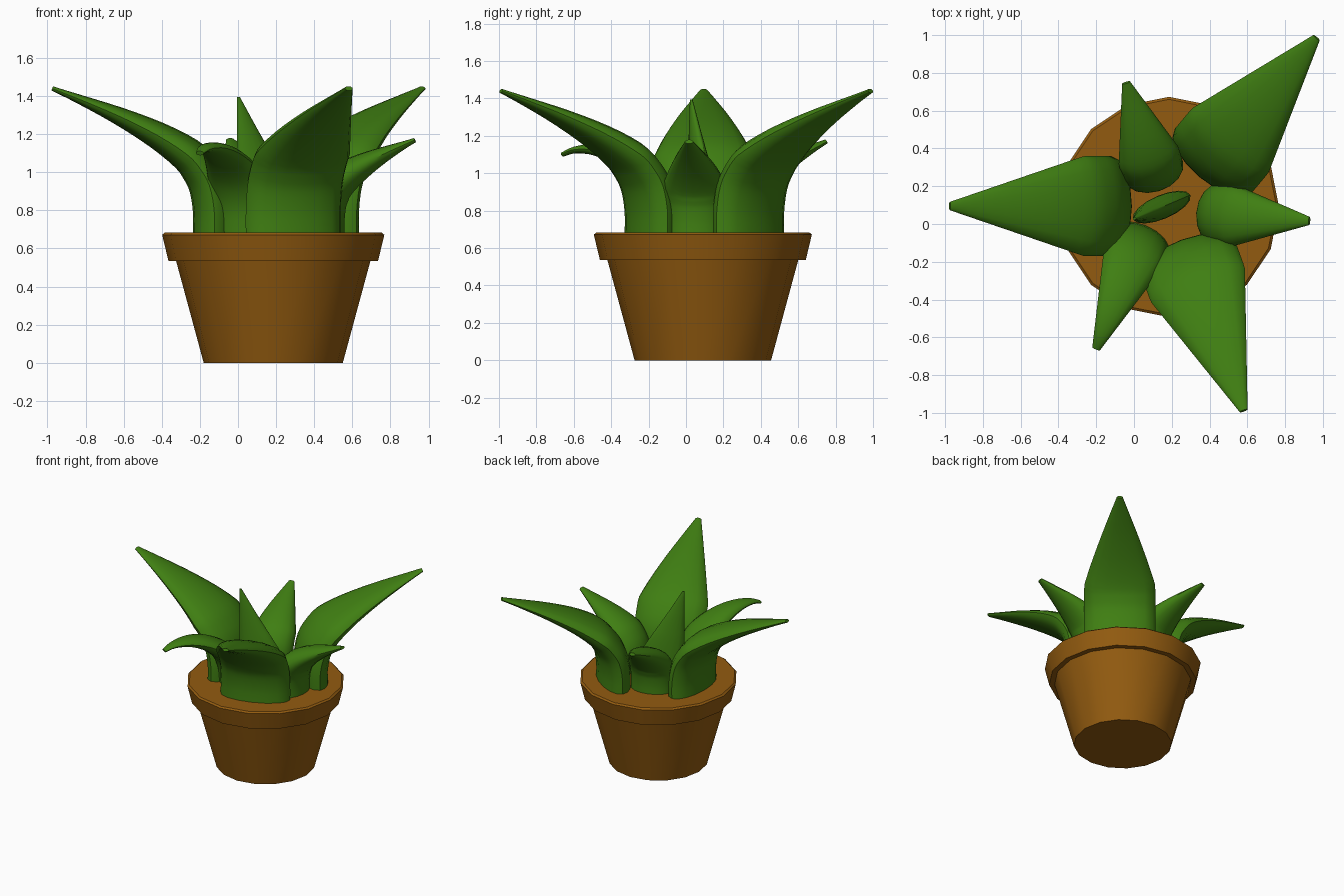
import bpy, bmesh, math
from mathutils import Vector

if "Cube" in bpy.data.objects:
    bpy.data.objects.remove(bpy.data.objects["Cube"])


def material(name, rgb):
    m = bpy.data.materials.new(name)
    m.diffuse_color = (*rgb, 1)
    m.use_nodes = True
    m.node_tree.nodes["Principled BSDF"].inputs["Base Color"].default_value = m.diffuse_color
    return m


GREEN = material("leaf_green", (0.05, 0.21, 0.006))
BROWN = material("terracotta", (0.29, 0.105, 0.005))


def loft(name, rings, mat, angle):
    """Skin a list of equal-length point rings and cap both ends."""
    bm = bmesh.new()
    loops = [[bm.verts.new(p) for p in ring] for ring in rings]
    n = len(loops[0])
    for a, b in zip(loops, loops[1:]):
        for i in range(n):
            j = (i + 1) % n
            bm.faces.new((a[i], a[j], b[j], b[i]))
    bm.faces.new(loops[0][::-1])
    bm.faces.new(loops[-1])
    bmesh.ops.recalc_face_normals(bm, faces=bm.faces)
    me = bpy.data.meshes.new(name)
    bm.to_mesh(me)
    bm.free()
    me.materials.append(mat)
    ob = bpy.data.objects.new(name, me)
    bpy.context.collection.objects.link(ob)
    bpy.ops.object.select_all(action='DESELECT')
    ob.select_set(True)
    bpy.context.view_layer.objects.active = ob
    bpy.ops.object.shade_smooth_by_angle(angle=math.radians(angle))
    return ob


def oval(center, across, through, n=16):
    return [center + across * math.cos(2 * math.pi * i / n)
            + through * math.sin(2 * math.pi * i / n) for i in range(n)]


def smooth_path(pts, sub=3):
    """Catmull-Rom refinement of (outward, height) points."""
    p = [Vector(q) for q in pts]
    p = [2 * p[0] - p[1]] + p + [2 * p[-1] - p[-2]]
    out = []
    for a, b, c, d in zip(p, p[1:], p[2:], p[3:]):
        for k in range(sub):
            t = k / sub
            out.append(0.5 * (2 * b + (c - a) * t + (2 * a - 5 * b + 4 * c - d) * t * t
                              + (3 * b - a - 3 * c + d) * t ** 3))
    return out + [p[-2]]


def leaf(name, base, degrees, path, half_width, half_thick, kink):
    """Full width up to the kink distance, then a straight taper to a blunt tip."""
    a = math.radians(degrees)
    out = Vector((math.cos(a), math.sin(a), 0))
    side = Vector((-math.sin(a), math.cos(a), 0))
    up = Vector((0, 0, 1))
    pts = smooth_path(path)
    end = pts[-1].x
    rings = []
    for i, p in enumerate(pts):
        tan = (pts[min(i + 1, len(pts) - 1)] - pts[max(i - 1, 0)]).normalized()
        if i == 0:
            tan = Vector((0, 1))
        f = max(0.0, (p.x - kink) / (end - kink))
        w = half_width * (1 - f) + 0.022 * f
        g = max(0.0, p.x / end)
        t = half_thick * (1 - g) ** 1.15 + 0.012 * g
        c = Vector((*base, 0)) + out * p.x + up * p.y
        rings.append(oval(c, side * w, (out * tan.y - up * tan.x) * t))
    return loft(name, rings, GREEN, 40)


# Pot with stepped rim
CX, CY = 0.185, 0.09
profile = [(0.365, 0), (0.51, 0.535), (0.55, 0.535), (0.583, 0.672), (0.57, 0.683)]
loft("pot", [oval(Vector((CX, CY, z)), Vector((r, 0, 0)), Vector((0, r, 0)))
             for r, z in profile], BROWN, 30)

# Three large outer leaves
BIG = [(0, 0.66), (0, 0.80), (0.025, 0.93), (0.075, 1.02), (0.145, 1.095),
       (0.3, 1.195), (0.5, 1.295), (0.7, 1.38), (0.85, 1.44)]
for name, base, deg in (("large_leaf_left", (-0.125, 0.095), 180),
                        ("large_leaf_back", (0.42, 0.335), 50),
                        ("large_leaf_front", (0.29, -0.19), -70)):
    leaf(name, base, deg, BIG, 0.265, 0.112, 0.14)

# Two small leaves, scaled-down version of the large curve
SMALL = [(h * 0.57, 0.68 + (z - 0.68) * 0.643) for h, z in BIG]
leaf("small_leaf_right", (0.445, 0.05), -4, SMALL, 0.165, 0.115, 0.08)
leaf("small_leaf_back", (0.1, 0.285), 107, SMALL, 0.165, 0.115, 0.08)

# Small drooping leaf
DROOP = [(0, 0.66), (0.015, 0.8), (0.06, 0.91), (0.14, 1.0), (0.28, 1.085),
         (0.42, 1.125), (0.54, 1.125), (0.615, 1.1)]
leaf("drooping_leaf", (0.03, -0.09), 248, DROOP, 0.165, 0.09, 0.09)

# Upright centre leaf, one edge vertical
u = Vector((0.92, 0.39, 0))
v = Vector((-0.39, 0.92, 0))
rings = []
for k, (z, w) in enumerate([(0.66, 0.16), (0.8, 0.165), (0.9, 0.16), (1.06, 0.11),
                            (1.22, 0.06), (1.395, 0.008)]):
    c = Vector((-0.005, 0.025, z)) + u * w
    rings.append(oval(c, u * w, v * (w * 0.36 + 0.004)))
loft("centre_leaf", rings, GREEN, 40)
